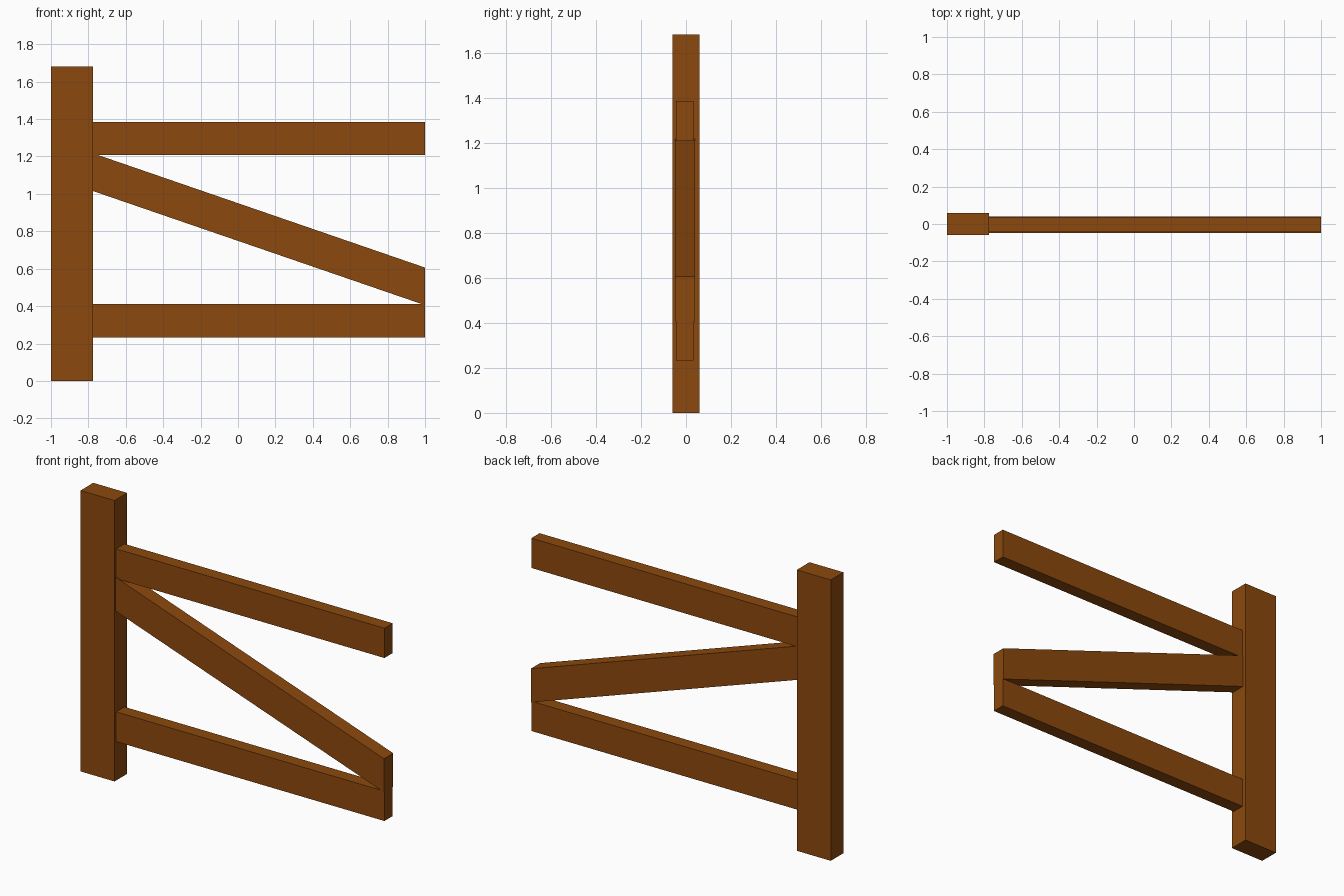
import bpy
import bmesh

default = bpy.data.objects.get("Cube")
if default:
    bpy.data.objects.remove(default, do_unlink=True)

wood = bpy.data.materials.new("brown_wood")
wood.use_nodes = True
color = (0.26, 0.066, 0.004, 1)
wood.diffuse_color = color
wood.node_tree.nodes["Principled BSDF"].inputs["Base Color"].default_value = color


def beam(name, profile, front, back):
    """Extrude an x-z outline from the front y to the back y."""
    bm = bmesh.new()
    face = bm.faces.new([bm.verts.new((x, front, z)) for x, z in profile])
    result = bmesh.ops.extrude_face_region(bm, geom=[face])
    verts = [v for v in result["geom"] if isinstance(v, bmesh.types.BMVert)]
    bmesh.ops.translate(bm, verts=verts, vec=(0, back - front, 0))
    bmesh.ops.recalc_face_normals(bm, faces=bm.faces)
    mesh = bpy.data.meshes.new(name)
    bm.to_mesh(mesh)
    bm.free()
    mesh.materials.append(wood)
    obj = bpy.data.objects.new(name, mesh)
    bpy.context.collection.objects.link(obj)


def rectangle(x0, x1, z0, z1):
    return [(x0, z0), (x1, z0), (x1, z1), (x0, z1)]


joint, end = -0.775, 1.0

# Upright post
beam("post", rectangle(-1, joint, 0, 1.68), -0.06, 0.06)

# Horizontal rails
for name, bottom, top in (("lower_rail", 0.232, 0.41), ("upper_rail", 1.207, 1.385)):
    beam(name, rectangle(joint, end, bottom, top), -0.044, 0.034)

# Sloping brace with ends cut upright, slightly thicker than the rails
beam("diagonal_brace",
     [(joint, 1.015), (end, 0.405), (end, 0.606), (joint, 1.217)], -0.049, 0.039)
